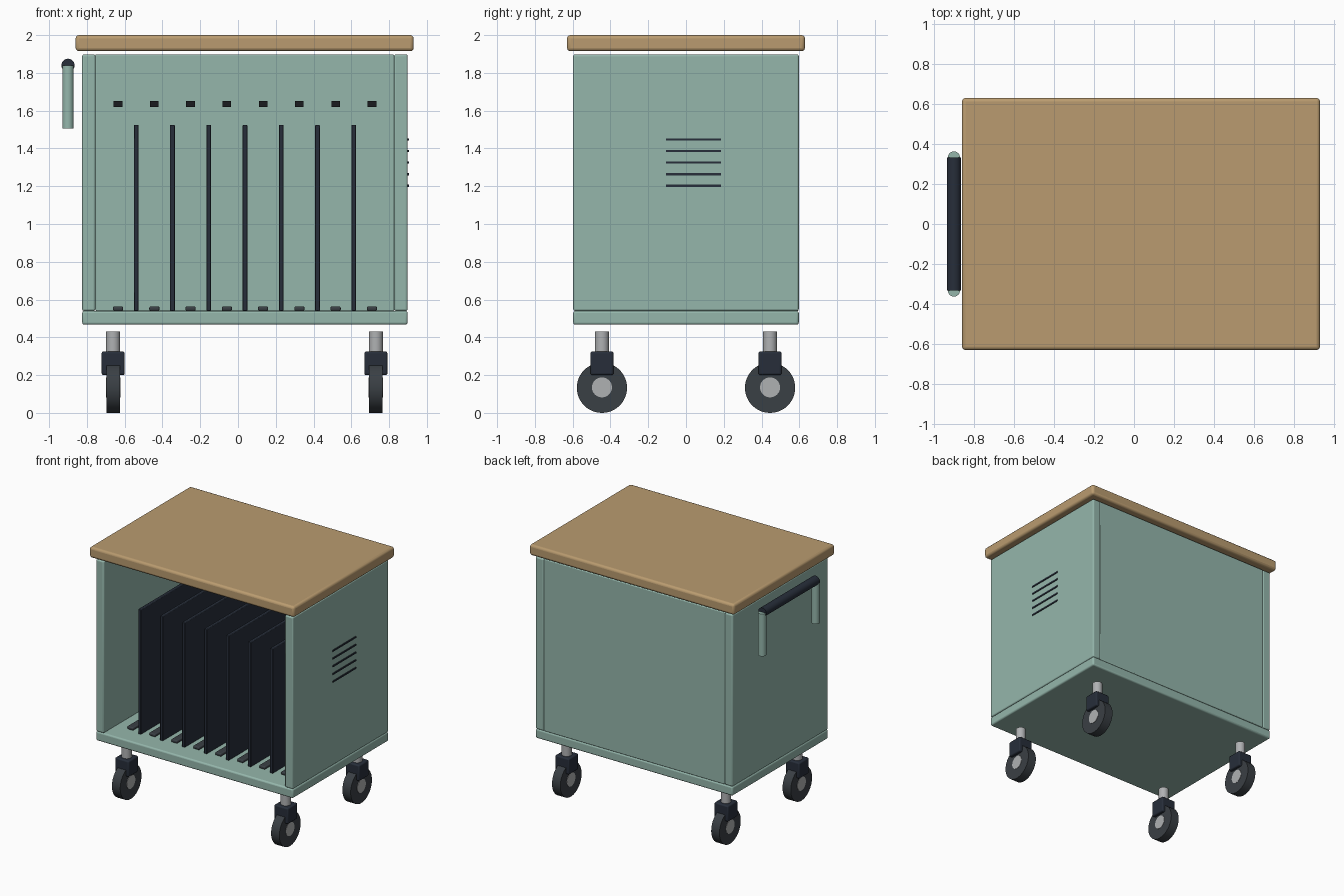
import bpy
from math import radians

if "Cube" in bpy.data.objects:
    bpy.data.objects.remove(bpy.data.objects["Cube"])


def material(name, rgb):
    m = bpy.data.materials.new(name)
    m.diffuse_color = (*rgb, 1)
    m.use_nodes = True
    m.node_tree.nodes["Principled BSDF"].inputs["Base Color"].default_value = m.diffuse_color
    return m


WOOD = material("wood", (0.49, 0.33, 0.16))
GREEN = material("green_paint", (0.30, 0.47, 0.41))
NAVY = material("dark_navy", (0.02, 0.027, 0.042))
RUBBER = material("rubber", (0.042, 0.05, 0.058))
METAL = material("metal", (0.43, 0.44, 0.45))
BLACK = material("black", (0.01, 0.011, 0.013))


def box(name, x, y, z, mat, bevel=0.0, segments=3):
    """Box given by (min, max) ranges, with rounded edges."""
    bpy.ops.mesh.primitive_cube_add(
        size=1, location=[(a + b) / 2 for a, b in (x, y, z)])
    o = bpy.context.object
    o.name = name
    o.scale = [b - a for a, b in (x, y, z)]
    bpy.ops.object.transform_apply(location=False, rotation=False, scale=True)
    o.data.materials.append(mat)
    if bevel:
        m = o.modifiers.new("bevel", "BEVEL")
        m.width, m.segments = bevel, segments
        bpy.ops.object.shade_smooth_by_angle(angle=radians(35))
    return o


def cylinder(name, loc, radius, depth, mat, axis="Z", verts=32):
    rot = {"X": (0, radians(90), 0), "Y": (radians(90), 0, 0), "Z": (0, 0, 0)}[axis]
    bpy.ops.mesh.primitive_cylinder_add(
        vertices=verts, radius=radius, depth=depth, location=loc, rotation=rot)
    o = bpy.context.object
    o.name = name
    o.data.materials.append(mat)
    bpy.ops.object.shade_smooth_by_angle(angle=radians(35))
    return o


CX = 0.037      # middle of the cabinet
PITCH = 0.192   # spacing of the bays

# Worktop and open-fronted cabinet
box("worktop", (-0.86, 0.93), (-0.63, 0.63), (1.915, 2.0), WOOD, 0.018)
box("base_panel", (-0.825, 0.898), (-0.597, 0.597), (0.467, 0.54), GREEN, 0.012)
box("left_panel", (-0.825, -0.755), (-0.597, 0.597), (0.54, 1.898), GREEN, 0.01)
box("right_panel", (0.826, 0.898), (-0.597, 0.597), (0.54, 1.898), GREEN, 0.01)
box("back_panel", (-0.755, 0.826), (0.54, 0.595), (0.54, 1.898), GREEN, 0.006)

# Dividers between the bays
for i in range(7):
    x = CX + (i - 3) * PITCH
    box("divider", (x - 0.0125, x + 0.0125), (-0.46, 0.5), (0.54, 1.525), NAVY, 0.004, 2)

# Floor pad and charging socket in each bay
for i in range(8):
    x = CX + (i - 3.5) * PITCH
    box("floor_pad", (x - 0.027, x + 0.027), (-0.44, 0.44), (0.54, 0.564), RUBBER, 0.008)
    box("socket", (x - 0.023, x + 0.023), (0.515, 0.545), (1.62, 1.65), BLACK)

# Vent slots on the right side
for i in range(5):
    z = 1.203 + i * 0.061
    box("vent_slot", (0.89, 0.904), (-0.105, 0.185), (z - 0.006, z + 0.006), NAVY)

# Push handle on the left side
for y in (-0.333, 0.333):
    cylinder("handle_post", (-0.9, y, 1.6725), 0.03, 0.335, GREEN)
cylinder("handle_grip", (-0.9, 0, 1.84), 0.035, 0.666, NAVY, "Y")

# Casters
for x in (-0.661, 0.73):
    for y in (-0.445, 0.445):
        cylinder("caster_stem", (x, y, 0.37), 0.037, 0.12, METAL)
        box("caster_housing", (x - 0.061, x + 0.061), (y - 0.061, y + 0.061),
            (0.2, 0.325), NAVY, 0.01)
        cylinder("caster_wheel", (x, y, 0.133), 0.133, 0.072, RUBBER, "X", 48)
        cylinder("caster_hub", (x, y, 0.135), 0.053, 0.077, METAL, "X")
